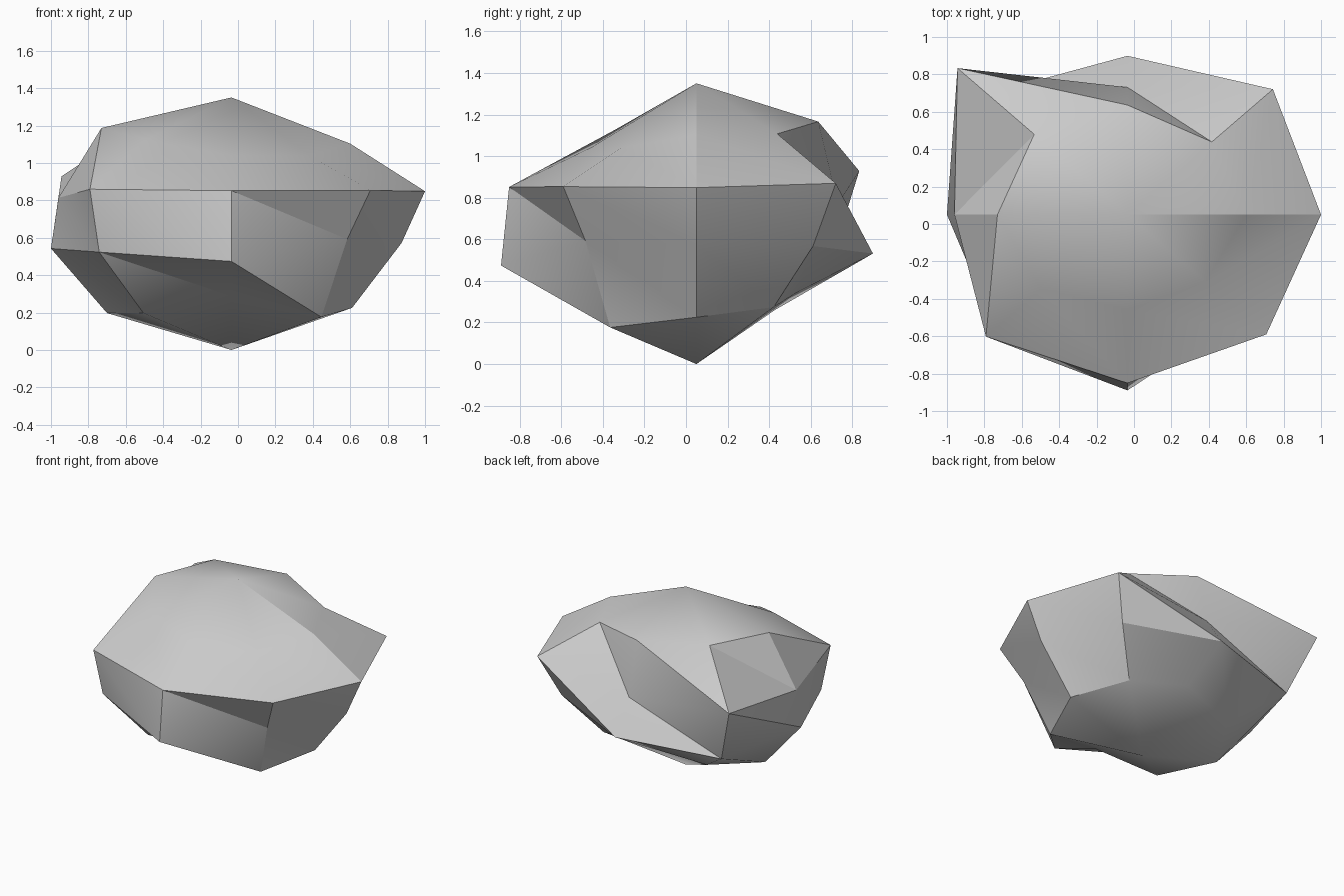
import bpy
import bmesh
import math

# Remove the default cube
default_cube = bpy.data.objects.get("Cube")
if default_cube:
    bpy.data.objects.remove(default_cube, do_unlink=True)

# Rock proportions
SEGMENTS = 8
CENTRE_X, CENTRE_Y = -0.035, 0.05
DEPTH_RATIO = 0.862
TOP = 1.35

# Each ring: (height at mean radius, mean radius, rise per unit radius, radii)
RINGS = [
    (1.11, 0.64, 1.4, [0.635, 0.638, 0.68, 0.705, 0.695, 0.65, 0.59, 0.59]),
    (0.85, 1.04, 0.32, [1.035, 1.1, 0.79, 1.285, 0.925, 1.07, 1.045, 1.05]),
    (0.57, 0.915, -0.55, [0.91, 0.92, 0.985, 1.06, 0.965, 1.0, 1.09, 0.875]),
    (0.19, 0.67, -1.4, [0.645, 0.61, 0.56, 0.62, 0.665, 0.665, 0.6, 0.68]),
]


def make_material(name, colour):
    material = bpy.data.materials.new(name)
    material.use_nodes = True
    material.diffuse_color = colour
    shader = material.node_tree.nodes["Principled BSDF"]
    shader.inputs["Base Color"].default_value = colour
    shader.inputs["Roughness"].default_value = 0.9
    return material


def add_ring(bm, height, mean, rise, radii):
    """Lay one ring of points; points pushed outwards also shift in height."""
    points = []
    for index, radius in enumerate(radii):
        angle = math.tau * index / SEGMENTS
        points.append(bm.verts.new((
            CENTRE_X + radius * math.cos(angle),
            CENTRE_Y + radius * math.sin(angle) * DEPTH_RATIO,
            height + rise * (radius - mean),
        )))
    return points


# Rock body: uneven rings joined by facets, closed with a point at each end
bm = bmesh.new()
rings = [add_ring(bm, *ring) for ring in RINGS]
peak = bm.verts.new((CENTRE_X, CENTRE_Y, TOP))
foot = bm.verts.new((CENTRE_X, CENTRE_Y, 0))

for i in range(SEGMENTS):
    j = (i + 1) % SEGMENTS
    bm.faces.new((peak, rings[0][i], rings[0][j]))
    bm.faces.new((foot, rings[-1][j], rings[-1][i]))
    for upper, lower in zip(rings, rings[1:]):
        bm.faces.new((upper[i], lower[i], lower[j]))
        bm.faces.new((upper[i], lower[j], upper[j]))

bmesh.ops.recalc_face_normals(bm, faces=bm.faces)
mesh = bpy.data.meshes.new("rock")
bm.to_mesh(mesh)
bm.free()

rock = bpy.data.objects.new("rock", mesh)
bpy.context.collection.objects.link(rock)
mesh.materials.append(make_material("stone_grey", (0.6, 0.6, 0.6, 1)))

# Soften gentle ridges and keep the strong ones sharp
bpy.ops.object.select_all(action="DESELECT")
rock.select_set(True)
bpy.context.view_layer.objects.active = rock
bpy.ops.object.shade_smooth_by_angle(angle=math.radians(30))
